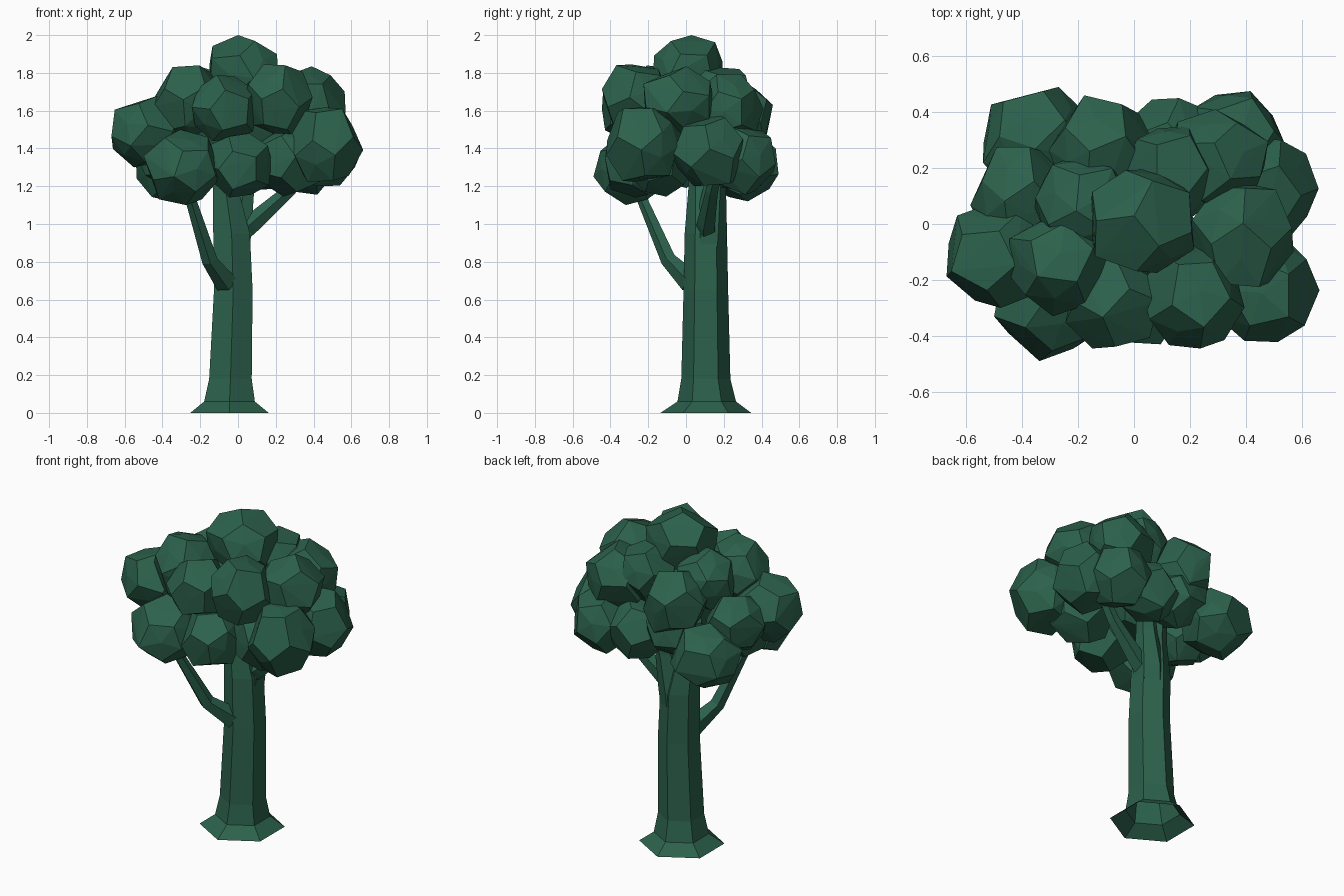
import bpy
import bmesh
import math
import random
from mathutils import Vector, Euler

random.seed(11)

default_cube = bpy.data.objects.get("Cube")
if default_cube:
    bpy.data.objects.remove(default_cube, do_unlink=True)

# Single dark green material
green = bpy.data.materials.new("dark_green")
green.use_nodes = True
colour = (0.025, 0.12, 0.072, 1.0)
green.diffuse_color = colour
green.node_tree.nodes["Principled BSDF"].inputs["Base Color"].default_value = colour


def add_object(name, bm):
    """Turn a bmesh into a flat shaded, coloured object."""
    mesh = bpy.data.meshes.new(name)
    bm.to_mesh(mesh)
    bm.free()
    mesh.materials.append(green)
    obj = bpy.data.objects.new(name, mesh)
    bpy.context.collection.objects.link(obj)


def add_limb(name, path, sides, tilted=True):
    """Loft an open polygon tube along (x, y, z, radius) stations."""
    bm = bmesh.new()
    points = [Vector(station[:3]) for station in path]
    rings = []
    for i, station in enumerate(path):
        along = points[min(i + 1, len(points) - 1)] - points[max(i - 1, 0)]
        turn = Vector((0, 0, 1)).rotation_difference(along.normalized())
        ring = []
        for k in range(sides):
            angle = math.tau * k / sides - math.pi / 2
            offset = Vector((math.cos(angle), math.sin(angle), 0)) * station[3]
            if tilted:
                offset = turn @ offset
            ring.append(bm.verts.new(points[i] + offset))
        rings.append(ring)
    for low, high in zip(rings, rings[1:]):
        for k in range(sides):
            n = (k + 1) % sides
            bm.faces.new((low[k], low[n], high[n], high[k]))
    # The far end is closed, the foot stays open
    bm.faces.new(rings[-1])
    add_object(name, bm)


def add_clump(name, centre, radius):
    """Irregular dodecahedron with raised faces, fitted to its radius."""
    source = bmesh.new()
    bmesh.ops.create_icosphere(source, subdivisions=1, radius=1)
    spin = Euler([random.uniform(0, math.tau) for _ in range(3)])
    corners = [f.calc_center_median().normalized() * random.uniform(0.94, 1.06)
               for f in source.faces]
    corners += [v.co.normalized() * random.uniform(0.75, 0.92)
                for v in source.verts]
    source.free()
    for corner in corners:
        corner.rotate(spin)
    low = [min(c[a] for c in corners) for a in range(3)]
    high = [max(c[a] for c in corners) for a in range(3)]
    bm = bmesh.new()
    for c in corners:
        fitted = [(2 * (c[a] - low[a]) / (high[a] - low[a]) - 1) * radius
                  for a in range(3)]
        bm.verts.new(Vector(centre) + Vector(fitted))
    hull = bmesh.ops.convex_hull(bm, input=bm.verts)
    inner = [v for v in hull["geom_interior"] if isinstance(v, bmesh.types.BMVert)]
    bmesh.ops.delete(bm, geom=inner, context="VERTS")
    bmesh.ops.recalc_face_normals(bm, faces=bm.faces)
    add_object(name, bm)


# Trunk with flared foot, leaning into one side of the fork
add_limb("trunk", [
    (-0.045, 0.105, 0, 0.24), (-0.045, 0.11, 0.06, 0.155),
    (-0.04, 0.105, 0.18, 0.13), (-0.025, 0.105, 0.65, 0.118),
    (-0.034, 0.105, 0.95, 0.112), (-0.065, 0.09, 1.18, 0.078),
    (-0.11, 0.07, 1.45, 0.055)], 6, tilted=False)

# Other side of the fork
add_limb("left_fork", [
    (-0.02, 0.115, 0.8, 0.09), (-0.01, 0.125, 0.95, 0.092),
    (0.032, 0.15, 1.18, 0.062), (0.1, 0.2, 1.45, 0.045)], 6, tilted=False)

# Branches
add_limb("front_branch", [
    (-0.06, 0.03, 0.69, 0.064), (-0.15, -0.09, 0.81, 0.044),
    (-0.25, -0.23, 1.13, 0.03), (-0.29, -0.29, 1.27, 0.025)], 5)
add_limb("left_branch", [
    (-0.02, 0.11, 0.93, 0.06), (0.07, 0.11, 1, 0.053),
    (0.27, 0.14, 1.175, 0.036), (0.38, 0.17, 1.3, 0.03)], 5)

# Foliage clumps, grouped by layer as (x, y, z, radius)
layers = {
    "lower": [
        (-0.3, -0.29, 1.3, 0.2), (0.01, -0.26, 1.31, 0.17),
        (0.28, -0.14, 1.33, 0.185), (-0.37, -0.02, 1.36, 0.17),
        (-0.35, 0.3, 1.31, 0.19), (0.35, 0.29, 1.34, 0.185),
        (0.13, 0.28, 1.35, 0.17), (-0.1, 0.24, 1.39, 0.17)],
    "middle": [
        (-0.48, -0.11, 1.49, 0.19), (0.466, -0.225, 1.42, 0.197),
        (0.47, 0.12, 1.39, 0.19), (-0.41, 0.1, 1.45, 0.175),
        (-0.02, -0.04, 1.5, 0.24)],
    "upper": [
        (-0.26, -0.14, 1.65, 0.19), (-0.07, -0.27, 1.615, 0.175),
        (0.21, -0.26, 1.66, 0.185), (0.385, -0.04, 1.65, 0.185),
        (0.3, 0.23, 1.615, 0.18), (0.13, 0.18, 1.66, 0.17),
        (-0.11, 0.265, 1.57, 0.195), (-0.18, 0.06, 1.66, 0.175),
        (0.03, 0.01, 1.815, 0.185)],
}
for layer, clumps in layers.items():
    for number, (x, y, z, radius) in enumerate(clumps, 1):
        add_clump(f"{layer}_leaf_clump_{number}", (x, y, z), radius)
